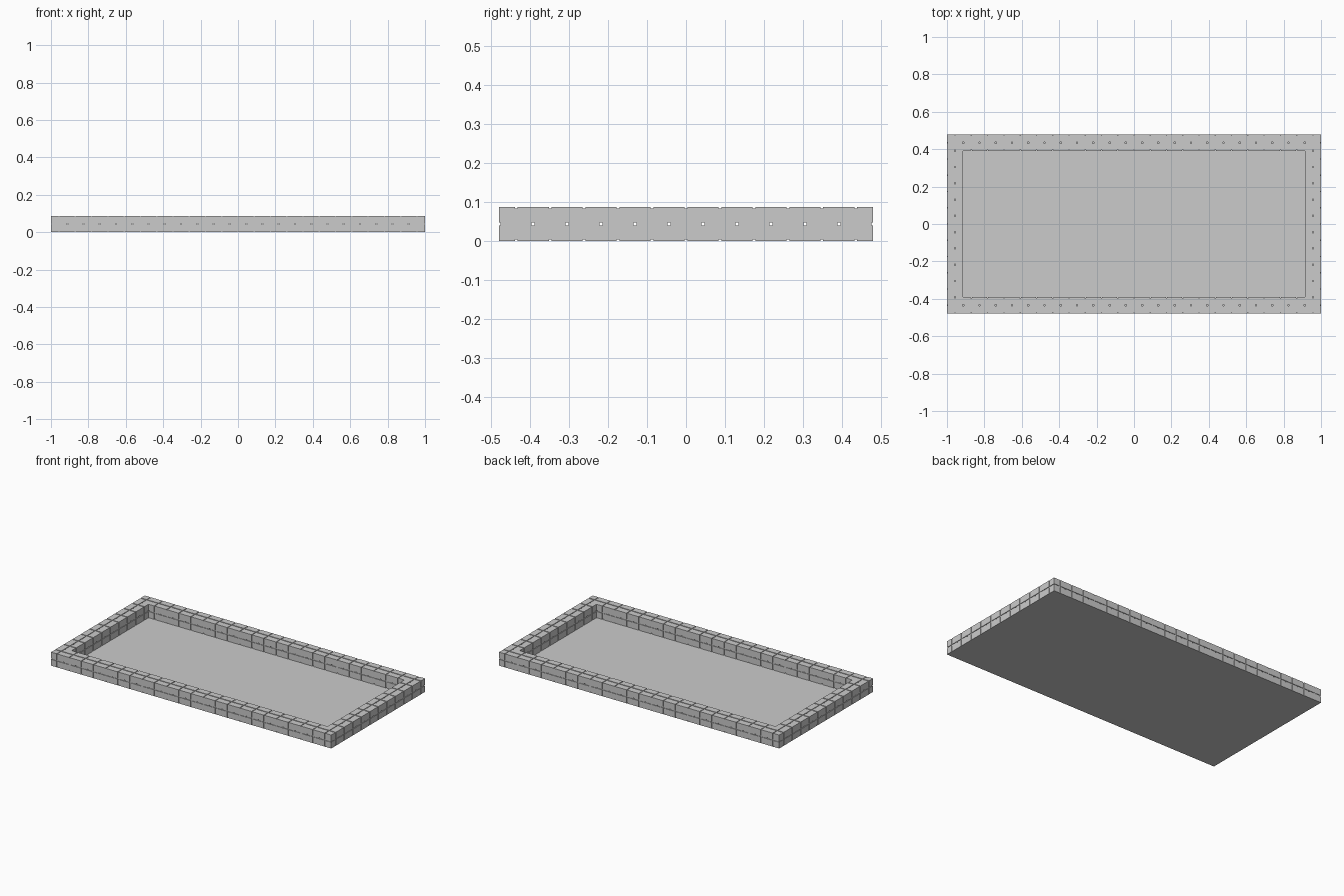
import bpy, bmesh
from itertools import product

if "Cube" in bpy.data.objects:
    bpy.data.objects.remove(bpy.data.objects["Cube"])

U = 2 / 23            # block size: frame is 23 x 11 blocks
H = U / 2
G = 0.0033            # half width of the grooves
D = 0.0035            # depth of the grooves
C = [-H, -H + D, -G, G, H - D, H]


def solid(cell):
    # a cell is empty when it lies in a mid groove band near another face
    if min(cell) < 0 or max(cell) > 4:
        return False
    return not (2 in cell and (0 in cell or 4 in cell))


def make_block_mesh():
    # cube with a cross-shaped groove cut into every face
    bm = bmesh.new()
    for cell in product(range(5), repeat=3):
        if not solid(cell):
            continue
        for axis, step in product(range(3), (0, 1)):
            near = list(cell)
            near[axis] += 2 * step - 1
            if solid(near):
                continue
            u, v = (axis + 1) % 3, (axis + 2) % 3
            corners = []
            for a, b in ((0, 0), (1, 0), (1, 1), (0, 1)):
                i = list(cell)
                i[axis] += step
                i[u] += a
                i[v] += b
                corners.append(bm.verts.new([C[k] for k in i]))
            bm.faces.new(corners if step else corners[::-1])
    bmesh.ops.remove_doubles(bm, verts=bm.verts[:], dist=1e-5)
    bmesh.ops.dissolve_limit(bm, angle_limit=0.01, verts=bm.verts[:], edges=bm.edges[:])
    me = bpy.data.meshes.new("grooved_block")
    bm.to_mesh(me)
    bm.free()
    return me


# Border of grooved blocks
block = make_block_mesh()
for i, j in product(range(-11, 12), range(-5, 6)):
    if abs(i) == 11 or abs(j) == 5:
        ob = bpy.data.objects.new("border_block", block)
        ob.location = (i * U, j * U, H)
        bpy.context.collection.objects.link(ob)

# Floor sheet under the whole frame
bpy.ops.mesh.primitive_plane_add(size=1)
floor = bpy.context.object
floor.name = "floor"
floor.scale = (23 * U, 11 * U, 1)
